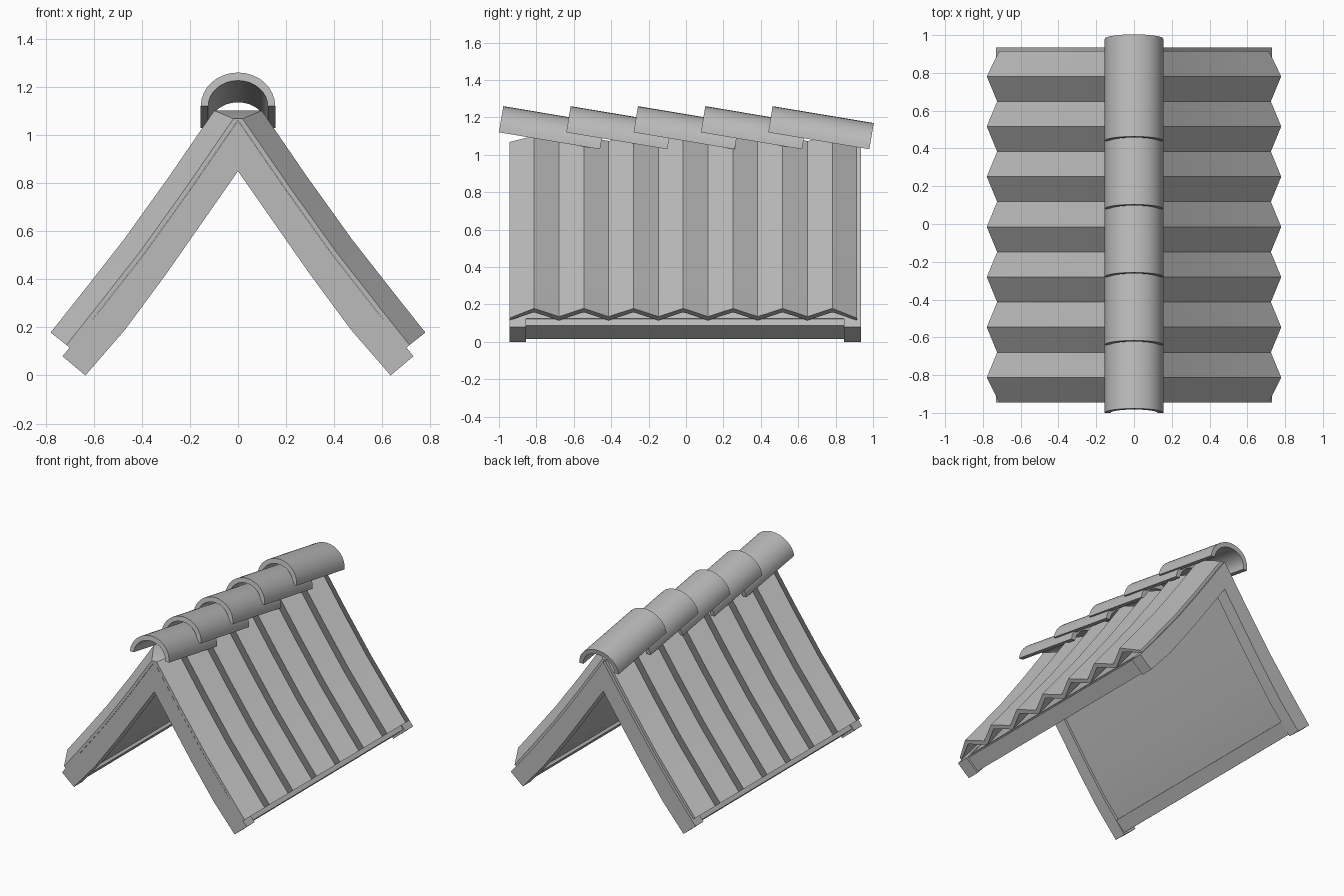
import bpy, bmesh, math
from mathutils import Vector

if "Cube" in bpy.data.objects:
    bpy.data.objects.remove(bpy.data.objects["Cube"])

grey = bpy.data.materials.new("warm_grey")
grey.diffuse_color = (0.5, 0.5, 0.5, 1)
grey.use_nodes = True
grey.node_tree.nodes["Principled BSDF"].inputs["Base Color"].default_value = grey.diffuse_color


def finish(name, bm, angle=30):
    bmesh.ops.recalc_face_normals(bm, faces=bm.faces[:])
    me = bpy.data.meshes.new(name)
    bm.to_mesh(me)
    bm.free()
    me.materials.append(grey)
    ob = bpy.data.objects.new(name, me)
    bpy.context.collection.objects.link(ob)
    bpy.ops.object.select_all(action='DESELECT')
    ob.select_set(True)
    bpy.context.view_layer.objects.active = ob
    bpy.ops.object.shade_smooth_by_angle(angle=math.radians(angle))
    return ob


def loft(name, outer_rows, inner_rows, angle=30):
    """Closed shell: each row is a strip of points; outer and inner skins are joined round the rim."""
    bm = bmesh.new()
    rings = [[bm.verts.new(p) for p in list(o) + list(i)[::-1]]
             for o, i in zip(outer_rows, inner_rows)]
    n = len(rings[0])
    for a, b in zip(rings, rings[1:]):
        for k in range(n):
            bm.faces.new((a[k], a[(k + 1) % n], b[(k + 1) % n], b[k]))
    for r in (rings[0], rings[-1]):
        for k in range(n // 2 - 1):
            bm.faces.new((r[k], r[k + 1], r[n - 2 - k], r[n - 1 - k]))
    return finish(name, bm, angle)


def prism(name, outer, inner, y0, y1):
    at = lambda pts, y: [(x, y, z) for x, z in pts]
    return loft(name, [at(outer, y0), at(outer, y1)], [at(inner, y0), at(inner, y1)])


def mirrored(half):
    """Half profile from the apex (x = 0) outwards -> full profile."""
    return [(-x, z) for x, z in half[:0:-1]] + half


# gently sagging slope lines, from apex to eave
TOP = [(0, 1.06), (0.20, 0.77), (0.39, 0.505), (0.57, 0.275), (0.73, 0.08)]
LOW = [(0, 0.85), (0.15, 0.635), (0.30, 0.42), (0.47, 0.19), (0.635, 0.0)]


def between(t):
    return [(a[0] + (b[0] - a[0]) * t, a[1] + (b[1] - a[1]) * t) for a, b in zip(TOP, LOW)]


# front and back rafter frames
prism("front_rafters", mirrored(TOP), mirrored(LOW), -0.945, -0.855)
prism("back_rafters", mirrored(TOP), mirrored(LOW), 0.845, 0.935)

# under-roof boarding set slightly back inside the frames
prism("roof_boarding", mirrored(between(0.03)[:-1] + [(0.69, 0.125)]),
      mirrored(between(0.85)[:-1] + [(0.615, 0.06)]), -0.86, 0.85)

# eave beams between the rafters
for side, label in ((-1, "left"), (1, "right")):
    up = [(side * 0.65, 0.165), (side * 0.715, 0.088)]
    dn = [(side * 0.565, 0.085), (side * 0.633, 0.015)]
    prism(label + "_eave_beam", up, dn, -0.86, 0.85)

# corrugated roof sheet folded over the ridge
BASE = TOP[1:-1] + [(0.698, 0.114)]


def sheet_row(y, d):
    half = [(0, 1.06 + 0.4 * d), (0.95 * d, 1.06 + 0.4 * d)]
    for k, p in enumerate(BASE):
        prev = BASE[k - 1] if k else TOP[0]
        nxt = BASE[k + 1] if k + 1 < len(BASE) else p
        t = (Vector(nxt) - Vector(prev)).normalized()
        half.append((p[0] - t.y * d, p[1] + t.x * d))
    return [(x, y, z) for x, z in mirrored(half)]


outer, inner = [], []
for i in range(15):
    y = -0.945 + 1.86 * i / 14
    d = 0.07 * (i % 2)
    outer.append(sheet_row(y, d + (0.034 if 0 < i < 14 else 0.02)))
    inner.append(sheet_row(y, d + 0.001))
loft("corrugated_roof", outer, inner)

# overlapping half-round ridge tiles, each tipped down towards the back
TILT = math.radians(9.5)
AXIS = Vector((0, math.cos(TILT), -math.sin(TILT)))
UP = Vector((0, math.sin(TILT), math.cos(TILT)))


def arch(centre, rx, rz, n=16):
    return [centre + Vector((-rx * math.cos(math.pi * k / n), 0, 0))
            + UP * (rz * math.sin(math.pi * k / n)) for k in range(n + 1)]


for i in range(5):
    start = Vector((0, -1.0 + 0.36 * i, 1.12))
    ends = (start, start + AXIS * 0.548)
    loft("ridge_tile_%d" % (i + 1), [arch(c, 0.155, 0.142) for c in ends],
         [arch(c, 0.124, 0.108) for c in ends])
